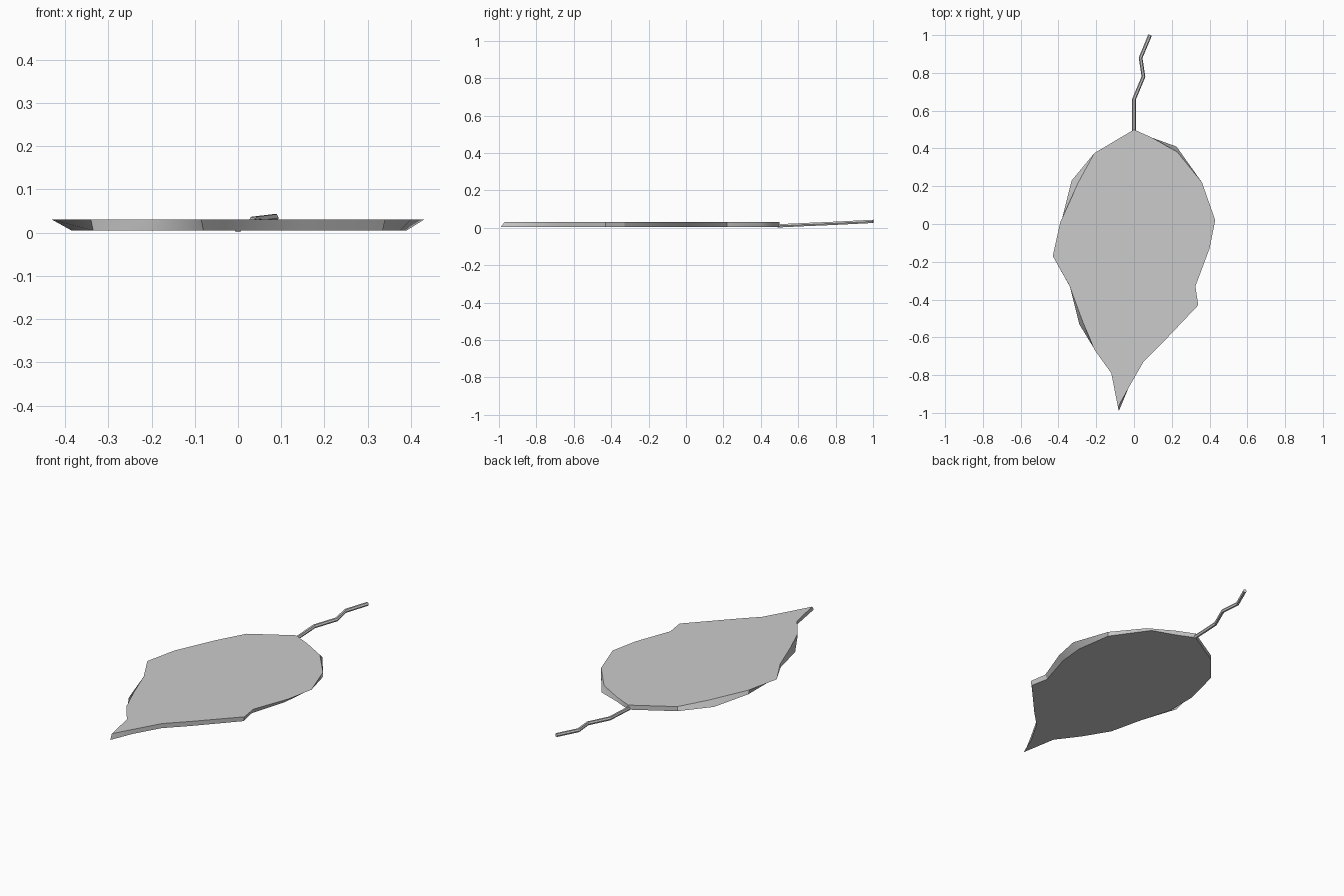
import bpy, bmesh, math

if "Cube" in bpy.data.objects:
    bpy.data.objects.remove(bpy.data.objects["Cube"])

# Leaf rims: upper x, y and lower x, y for each step around the edge
rim = [
    (0, .50, 0, .50), (-.21, .375, -.21, .375), (-.295, .22, -.33, .23),
    (-.39, .01, -.385, .01), (-.43, -.17, -.385, -.17), (-.34, -.33, -.335, -.34),
    (-.27, -.52, -.29, -.53), (-.21, -.665, -.205, -.67), (-.12, -.79, -.115, -.79),
    (-.085, -.97, -.08, -.99), (-.03, -.87, -.03, -.87), (.05, -.73, .05, -.73),
    (.15, -.63, .15, -.63), (.34, -.43, .335, -.43), (.325, -.33, .315, -.33),
    (.40, -.13, .375, -.13), (.43, .02, .39, .02), (.36, .22, .36, .22),
    (.23, .38, .225, .41), (.10, .455, .10, .455),
]

# Leaf blade: flat upper and lower faces joined by a sloping edge
bm = bmesh.new()
top = [bm.verts.new((p[0], p[1], .03)) for p in rim]
low = [bm.verts.new((p[2], p[3], .005)) for p in rim]
bm.faces.new(top)
bm.faces.new(low[::-1])
n = len(rim)
for i in range(n):
    j = (i + 1) % n
    bm.faces.new((top[i], low[i], low[j], top[j]))
bmesh.ops.recalc_face_normals(bm, faces=bm.faces[:])
mesh = bpy.data.meshes.new("leaf_blade")
bm.to_mesh(mesh)
bm.free()
blade = bpy.data.objects.new("leaf_blade", mesh)
bpy.context.collection.objects.link(blade)
bpy.context.view_layer.objects.active = blade
blade.select_set(True)
bpy.ops.object.shade_smooth_by_angle(angle=math.radians(30))

# Crooked stem rising gently away from the blade
path = [(0, .49, .01), (0, .66, .018), (.05, .78, .023), (.035, .88, .028), (.085, 1.0, .034)]
curve = bpy.data.curves.new("stem", "CURVE")
curve.dimensions = "3D"
curve.bevel_depth = .01
curve.bevel_resolution = 1
curve.use_fill_caps = True
spline = curve.splines.new("POLY")
spline.points.add(len(path) - 1)
for point, co in zip(spline.points, path):
    point.co = (*co, 1)
spline.use_smooth = False
stem = bpy.data.objects.new("stem", curve)
bpy.context.collection.objects.link(stem)
